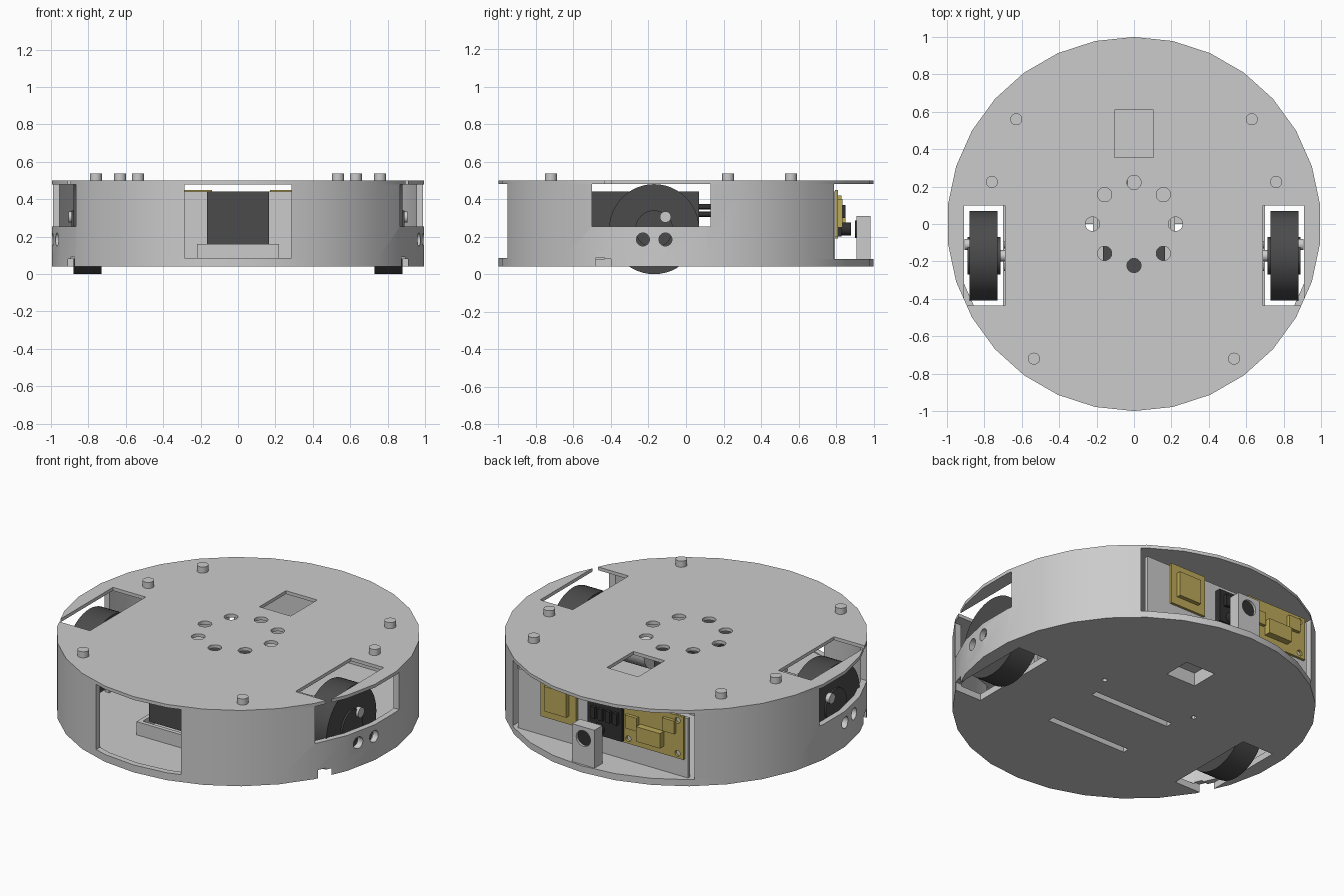
import bpy, bmesh
from math import cos, sin, pi, radians
from mathutils import Matrix, Vector

if "Cube" in bpy.data.objects:
    bpy.data.objects.remove(bpy.data.objects["Cube"])


def material(name, col):
    m = bpy.data.materials.new(name)
    m.diffuse_color = (*col, 1)
    m.use_nodes = True
    m.node_tree.nodes["Principled BSDF"].inputs["Base Color"].default_value = m.diffuse_color
    return m


DARK = material("dark_rubber", (0.07, 0.07, 0.07))
BLACK = material("black_plastic", (0.03, 0.03, 0.03))
YELLOW = material("yellow_board", (0.5, 0.4, 0.1))


def add_box(bm, x0, x1, y0, y1, z0, z1):
    mat = Matrix.Translation(((x0 + x1) / 2, (y0 + y1) / 2, (z0 + z1) / 2))
    bmesh.ops.create_cube(bm, size=1, matrix=mat @ Matrix.Diagonal((x1 - x0, y1 - y0, z1 - z0, 1)))


def add_cyl(bm, p, axis, r, length, n=24, turn=0):
    # p is the centre of the starting cap
    d = Vector(axis)
    mat = (Matrix.Translation(Vector(p) + d * length / 2)
           @ d.to_track_quat('Z', 'Y').to_matrix().to_4x4() @ Matrix.Rotation(turn, 4, 'Z'))
    bmesh.ops.create_cone(bm, cap_ends=True, segments=n, radius1=r, radius2=r, depth=length, matrix=mat)


def make(name, boxes=(), cyls=(), mat=None):
    bm = bmesh.new()
    for b in boxes:
        add_box(bm, *b)
    for c in cyls:
        add_cyl(bm, *c)
    me = bpy.data.meshes.new(name)
    bm.to_mesh(me)
    bm.free()
    ob = bpy.data.objects.new(name, me)
    bpy.context.collection.objects.link(ob)
    if mat:
        me.materials.append(mat)
    return ob


def cut(ob, boxes=(), cyls=()):
    cutter = make(ob.name + "_cutter", boxes, cyls)
    cutter.hide_render = True
    mod = ob.modifiers.new("cut", 'BOOLEAN')
    mod.operation, mod.solver, mod.object = 'DIFFERENCE', 'EXACT', cutter
    ev = ob.evaluated_get(bpy.context.evaluated_depsgraph_get())
    me = bpy.data.meshes.new_from_object(ev)
    ob.modifiers.clear()
    ob.data = me
    bpy.data.objects.remove(cutter)


def smooth(ob, angle=30):
    bpy.ops.object.select_all(action='DESELECT')
    ob.select_set(True)
    bpy.context.view_layer.objects.active = ob
    bpy.ops.object.shade_smooth_by_angle(angle=radians(angle))


UP, N, TURN = (0, 0, 1), 30, 0
WX, WY, WZ = 0.73, -0.17, 0.24   # wheel inner face and hub centre


def sides(x0, x1, *rest):
    return [(x0, x1, *rest), (-x1, -x0, *rest)]


# top plate: wheel slots, ring of holes, square window
top = make("top_plate", cyls=[((0, 0, 0.48), UP, 1, 0.02, N, TURN)])
cut(top, sides(0.69, 0.91, -0.435, 0.10, 0.4, 0.6) + [(-0.105, 0.105, 0.355, 0.61, 0.4, 0.6)],
    [((0.222 * cos(i * pi / 4), 0.222 * sin(i * pi / 4), 0.4), UP, 0.038, 0.2) for i in range(8)])

# bottom plate: wheel slots, strap slots, sensor window, screw holes
bottom = make("bottom_plate", cyls=[((0, 0, 0.04), UP, 1, 0.04, N, TURN)])
cut(bottom, sides(0.70, 0.91, -0.48, 0.10, 0, 0.2)
    + [(-0.27, 0.27, y - 0.02, y + 0.02, 0, 0.2) for y in (-0.02, -0.39)]
    + [(-0.1, 0.1, 0.4, 0.57, 0, 0.2)],
    [((x, 0.13, 0), UP, 0.015, 0.2, 12) for x in (-0.32, 0.32)])

# outer wall: hollow ring with front, rear and wheel openings
wall = make("outer_wall", cyls=[((0, 0, 0.08), UP, 1, 0.40, N, TURN)])
cut(wall, cyls=[((0, 0, 0), UP, 0.965, 0.6, N, TURN)])
cut(wall, [(-0.285, 0.285, -1.1, -0.8, 0.085, 0.6), (-0.61, 0.61, 0.6, 1.1, 0, 0.6)]
    + sides(0.8, 1.1, -0.5, 0.13, 0.255, 0.6) + sides(0.8, 0.91, -0.48, -0.435, 0, 0.09),
    [((s * 0.85, y, 0.185), (s, 0, 0), 0.035, 0.3) for s in (-1, 1) for y in (-0.23, -0.11)])

# pegs on the lid
pegs = make("lid_pegs", cyls=[((s * x, y, 0.49), UP, 0.032, 0.047)
            for s in (-1, 1) for x, y in ((0.63, 0.56), (0.76, 0.225), (0.535, -0.72))])
for ob in (top, bottom, wall, pegs):
    smooth(ob)

# wheels with hub, axle and screws, motor and mount behind
for s, side in ((-1, "left"), (1, "right")):
    d = (s, 0, 0)
    smooth(make(side + "_wheel", cyls=[((s * WX, WY, WZ), d, 0.24, 0.15, 48),
                                       ((s * 0.715, WY, WZ), d, 0.1, 0.175, 32)], mat=DARK))
    smooth(make(side + "_axle", cyls=[((s * 0.66, WY, WZ), d, 0.03, 0.08)]))
    smooth(make(side + "_wheel_screw", cyls=[((s * 0.87, -0.11, 0.305), d, 0.03, 0.035)]))
    smooth(make(side + "_mount_screws", cyls=[((s * 0.67, WY + o, WZ + 0.06), d, 0.02, 0.025, 16)
                                              for o in (-0.06, 0.06)]))
    smooth(make(side + "_motor", cyls=[((s * 0.33, WY, WZ), d, 0.1, 0.33, 32)]))
    make(side + "_motor_mount", [(*sorted((s * 0.655, s * 0.683)), WY - 0.13, WY + 0.13, 0.08, 0.38)])

# battery, tray and cable stubs
make("battery", [(-0.165, 0.165, -0.62, 0.07, 0.16, 0.44)], mat=DARK)
tray = make("battery_tray", [(-0.22, 0.22, -0.66, 0.11, 0.08, 0.16)])
cut(tray, [(-0.195, 0.195, -0.635, 0.085, 0.1, 0.3)])
smooth(make("battery_cables", cyls=[((-0.05, 0.06, z), (0, 1, 0), 0.014, 0.2, 12)
                                    for z in (0.32, 0.36)], mat=BLACK))

# floor sensor housing over the window
box = make("floor_sensor_housing", [(-0.12, 0.12, 0.35, 0.62, 0.08, 0.14)])
cut(box, [(-0.1, 0.1, 0.4, 0.57, 0.0, 0.12)])

# rear panel with circuit boards
make("rear_panel", [(-0.57, 0.57, 0.775, 0.795, 0.08, 0.44)])
smooth(make("small_board", [(0.17, 0.41, 0.795, 0.81, 0.2, 0.45), (0.22, 0.37, 0.81, 0.835, 0.25, 0.4)],
            mat=YELLOW))
large = make("large_board", [(-0.55, -0.14, 0.795, 0.81, 0.19, 0.45)], mat=YELLOW)
cut(large, cyls=[((x, 0.7, z), (0, 1, 0), 0.018, 0.2, 12) for x in (-0.51, -0.18) for z in (0.22, 0.42)])
make("large_board_chips", [(-0.42, -0.26, 0.81, 0.85, 0.24, 0.33), (-0.25, -0.17, 0.81, 0.83, 0.29, 0.37),
                           (-0.5, -0.42, 0.81, 0.83, 0.34, 0.42)], mat=YELLOW)
make("sensor_module", [(-0.15, 0.08, 0.795, 0.83, 0.2, 0.4)] + [(x, x + 0.03, 0.83, 0.85, 0.3, 0.37)
     for x in (-0.13, -0.08, -0.03, 0.02)], mat=BLACK)
smooth(make("sensor_lens", cyls=[((0, 0.82, 0.24), (0, 1, 0), 0.035, 0.06)], mat=BLACK))

# camera post on the rear rim
post = make("camera_post", [(-0.075, 0.075, 0.91, 0.985, 0.06, 0.31)])
cut(post, cyls=[((0, 0.8, 0.24), (0, 1, 0), 0.048, 0.3)])
smooth(post)
smooth(make("camera_lens", cyls=[((0, 0.90, 0.24), (0, 1, 0), 0.047, 0.07)], mat=BLACK))
